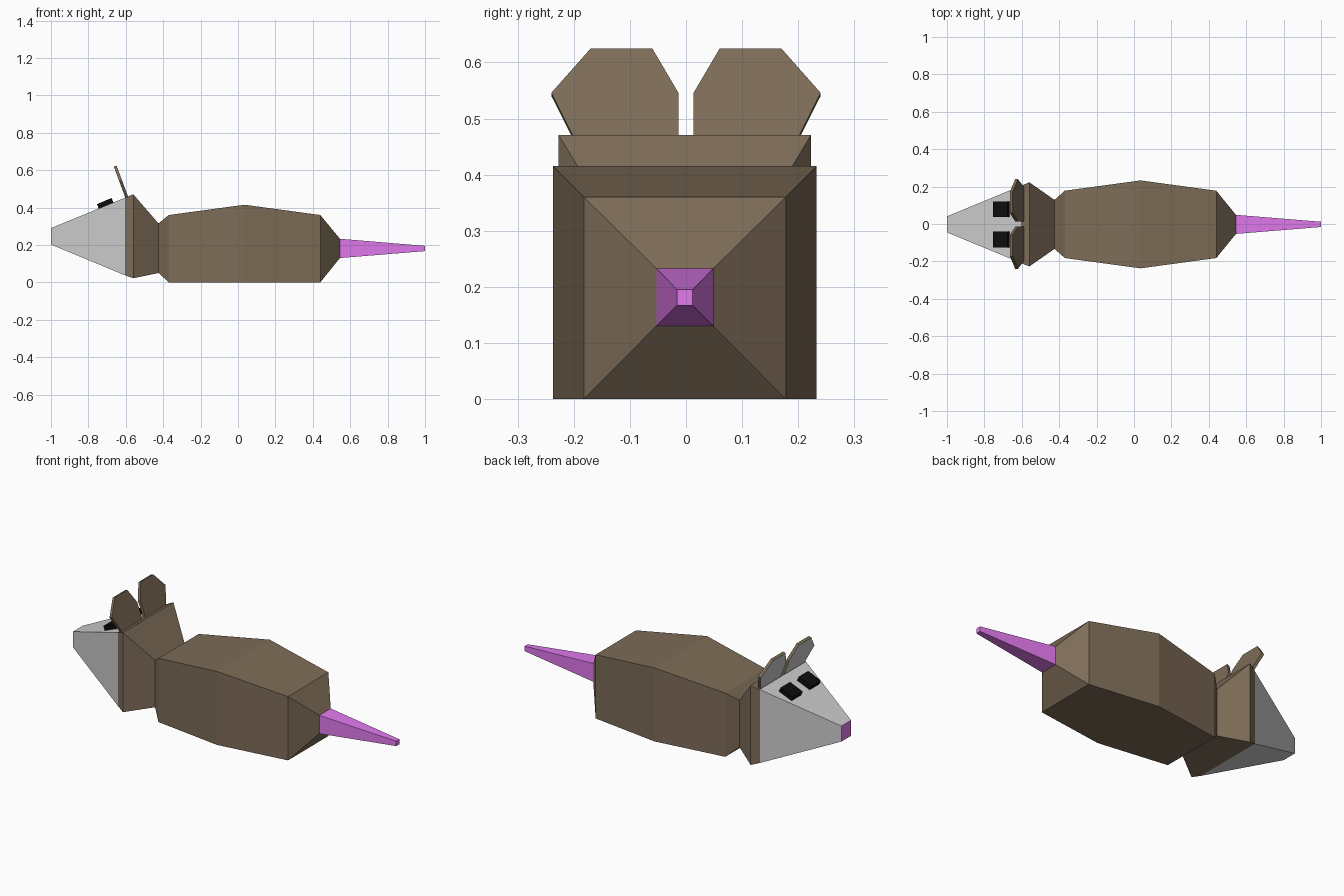
import bpy, bmesh
from mathutils import Matrix, Vector

if "Cube" in bpy.data.objects:
    bpy.data.objects.remove(bpy.data.objects["Cube"])

YC = -0.002  # lengthwise centre plane of the body


def material(name, rgb):
    m = bpy.data.materials.new(name)
    m.diffuse_color = (*rgb, 1)
    m.use_nodes = True
    m.node_tree.nodes["Principled BSDF"].inputs["Base Color"].default_value = m.diffuse_color
    return m


BROWN = material("brown_fur", (0.205, 0.15, 0.095))
PINK = material("pink_skin", (0.76, 0.195, 0.86))
BLACK = material("black", (0.004, 0.004, 0.004))


def loft(name, rings, mat=None, start=False, end=False):
    """Bridge rings of points, with optional end caps."""
    bm = bmesh.new()
    vs = [[bm.verts.new(p) for p in r] for r in rings]
    n = len(rings[0])
    for a, b in zip(vs, vs[1:]):
        for i in range(n):
            j = (i + 1) % n
            bm.faces.new((a[i], b[i], b[j], a[j]))
    if start:
        bm.faces.new(vs[0])
    if end:
        bm.faces.new(vs[-1][::-1])
    me = bpy.data.meshes.new(name)
    bm.to_mesh(me)
    bm.free()
    ob = bpy.data.objects.new(name, me)
    bpy.context.collection.objects.link(ob)
    if mat:
        me.materials.append(mat)
    return ob


def section(x, half, z0, z1):
    """Rectangular cross-section at x."""
    return [(x, YC - half, z0), (x, YC - half, z1), (x, YC + half, z1), (x, YC + half, z0)]


tail_tip = section(1.0, 0.014, 0.167, 0.195)
tail_base = section(0.545, 0.051, 0.13, 0.233)
face_edge = section(-0.605, 0.206, 0.038, 0.452)
nose_edge = section(-1.0, 0.043, 0.202, 0.29)

# Body, neck and back of the head
loft("body", [
    tail_base,
    section(0.44, 0.18, 0, 0.36),
    section(0.035, 0.235, 0, 0.415),
    section(-0.37, 0.18, 0, 0.36),
    section(-0.425, 0.131, 0.05, 0.315),
    section(-0.56, 0.225, 0.022, 0.471),
    face_edge,
], BROWN)

# Tail, grey snout and pink nose tip
loft("tail", [tail_tip, tail_base], PINK, start=True)
loft("snout", [face_edge, nose_edge])
loft("nose", [nose_edge], PINK, end=True)

# Ears: thin tilted plates with a grey inner face; outline is (y, z)
outline = [(0.0135, 0.44), (0.0135, 0.543), (0.06, 0.622),
           (0.17, 0.622), (0.24, 0.543), (0.188, 0.44)]
normal = Vector((-1, 0, -0.37)).normalized()
for side, tag in ((1, "right"), (-1, "left")):
    mid = [Vector((-0.595 - 0.37 * (z - 0.455), side * y, z)) for y, z in outline]
    if side > 0:
        mid.reverse()
    front = [p + normal * 0.008 for p in mid]
    back = [p - normal * 0.008 for p in mid]
    loft("ear_" + tag, [back, front], BROWN, start=True)
    loft("inner_ear_" + tag, [front], end=True)

    # Eyes: flat blocks lying on the slope of the snout
    bpy.ops.mesh.primitive_cube_add(size=1)
    eye = bpy.context.object
    eye.name = "eye_" + tag
    eye.matrix_world = (Matrix.Translation((-0.71, YC + side * 0.081, 0.422))
                        @ Matrix.Rotation(-0.4, 4, 'Y')
                        @ Matrix.Diagonal((0.085, 0.085, 0.027, 1)))
    eye.data.materials.append(BLACK)

# Make face normals point outward on every part
for ob in bpy.context.collection.objects:
    if len(ob.data.polygons) > 1:
        bm = bmesh.new()
        bm.from_mesh(ob.data)
        bmesh.ops.recalc_face_normals(bm, faces=bm.faces)
        bm.to_mesh(ob.data)
        bm.free()
    elif ob.data.polygons[0].normal.x > 0:
        ob.data.flip_normals()
